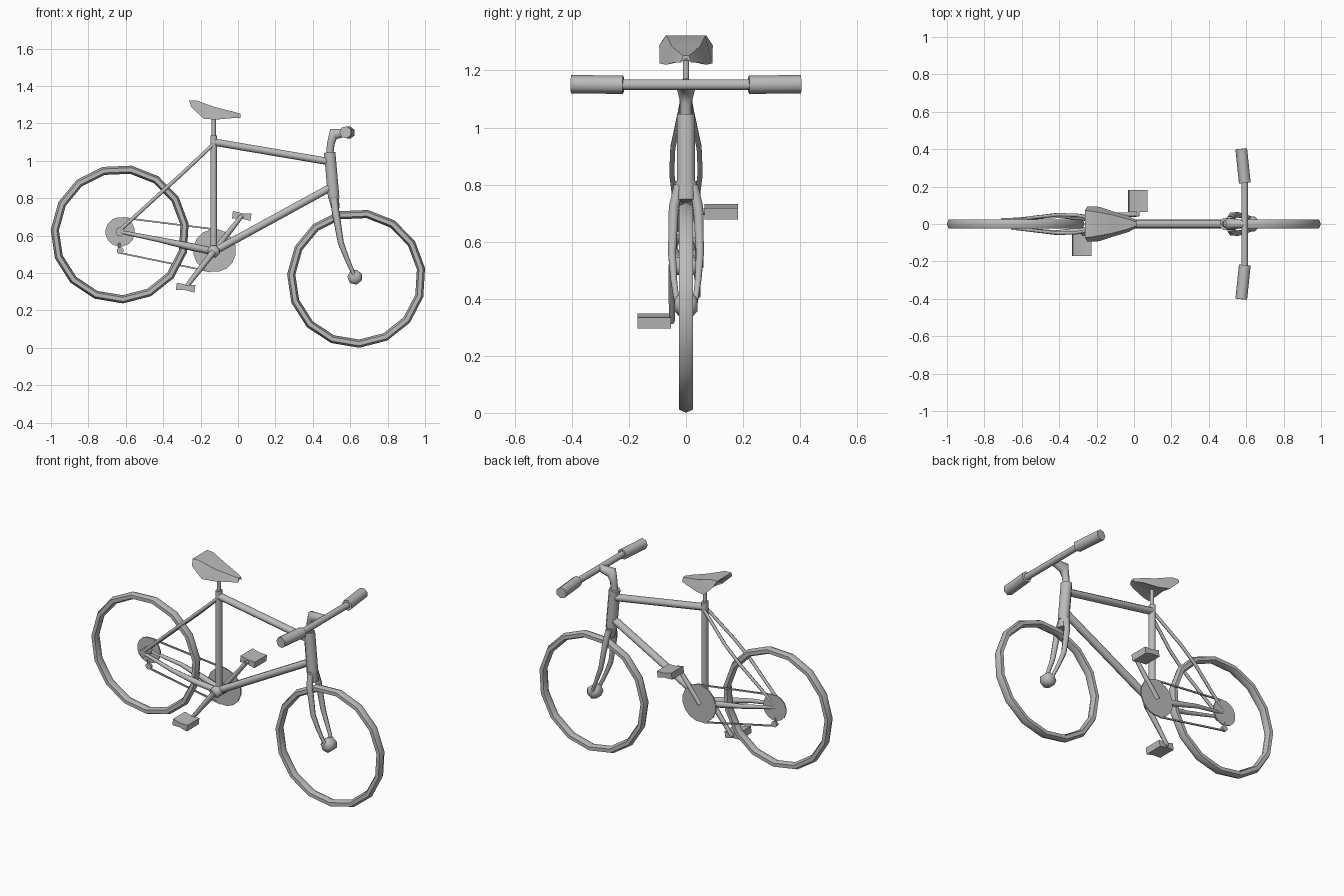
import bpy, bmesh, math
from mathutils import Vector

old = bpy.data.objects.get("Cube")
if old:
    bpy.data.objects.remove(old, do_unlink=True)

grey = bpy.data.materials.new("plain grey")
grey.use_nodes = True
GREY = (0.5, 0.5, 0.5, 1)
grey.diffuse_color = GREY
grey.node_tree.nodes["Principled BSDF"].inputs["Base Color"].default_value = GREY


def finish(name, bm):
    bmesh.ops.recalc_face_normals(bm, faces=bm.faces)
    mesh = bpy.data.meshes.new(name)
    bm.to_mesh(mesh)
    bm.free()
    mesh.materials.append(grey)
    obj = bpy.data.objects.new(name, mesh)
    bpy.context.collection.objects.link(obj)
    bpy.ops.object.select_all(action="DESELECT")
    obj.select_set(True)
    bpy.context.view_layer.objects.active = obj
    bpy.ops.object.shade_smooth_by_angle(angle=math.radians(62))
    return obj


def loft(name, rings, closed=False):
    """Skin a list of equally long point rings; cap the ends unless closed."""
    bm = bmesh.new()
    rows = [[bm.verts.new(p) for p in ring] for ring in rings]
    n = len(rows[0])
    pairs = list(zip(rows, rows[1:] + rows[:1] if closed else rows[1:]))
    for a, b in pairs:
        for i in range(n):
            j = (i + 1) % n
            bm.faces.new((a[i], a[j], b[j], b[i]))
    if not closed:
        bm.faces.new(rows[0])
        bm.faces.new(rows[-1])
    return finish(name, bm)


def tube(name, path, radii, sides=8, wide=1.0):
    """Tube along a path, with one radius or one per point, widened sideways."""
    pts = [Vector(p) for p in path]
    if not isinstance(radii, (list, tuple)):
        radii = [radii] * len(pts)
    rings = []
    for i, (p, r) in enumerate(zip(pts, radii)):
        d = (pts[min(i + 1, len(pts) - 1)] - pts[max(i - 1, 0)]).normalized()
        ref = Vector((1, 0, 0)) if abs(d.y) > 0.9 else Vector((0, 1, 0))
        u = (ref - d * ref.dot(d)).normalized()
        v = d.cross(u)
        turn = [2 * math.pi * (k + 0.5) / sides for k in range(sides)]
        rings.append([p + r * (wide * u * math.cos(t) + v * math.sin(t)) for t in turn])
    return loft(name, rings)


def wheel(name, cx, cz, major=0.349, minor=0.022, segments=15, sides=6):
    rings = []
    for i in range(segments):
        a = 2 * math.pi * i / segments - math.radians(87.5)
        ring = []
        for k in range(sides):
            b = 2 * math.pi * k / sides
            r = major + minor * math.cos(b)
            ring.append((cx + r * math.cos(a), 1.25 * minor * math.sin(b), cz + r * math.sin(a)))
        rings.append(ring)
    return loft(name, rings, closed=True)


def disc(name, cx, cy, cz, r, half, sides=16):
    return tube(name, [(cx, cy - half, cz), (cx, cy + half, cz)], r, sides)


# Wheels and hubs
FX, FZ, RX, RZ = 0.633, 0.371, -0.631, 0.608
wheel("front_wheel", FX, FZ)
wheel("rear_wheel", RX, RZ)
tube("front_hub", [(0.625, y, 0.378) for y in (-0.04, -0.024, 0.024, 0.04)],
     [0.022, 0.041, 0.041, 0.022], 7)
tube("rear_hub", [(-0.63, -0.032, 0.62), (-0.63, 0.032, 0.62)], 0.025, 7)

# Frame
BX, BZ = -0.13, 0.515
tube("seat_tube", [(BX, 0, BZ), (BX, 0, 1.135)], 0.019, wide=1.25)
tube("seat_post", [(BX, 0, 1.12), (BX, 0, 1.25)], 0.012)
tube("top_tube", [(BX, 0, 1.1), (0.49, 0, 0.995)], 0.021, wide=1.15)
tube("down_tube", [(BX, 0, BZ), (0.5, 0, 0.86)], 0.022, wide=1.15)
tube("head_tube", [(0.49, 0, 1.045), (0.512, 0, 0.8)], 0.033, wide=1.05)
tube("bottom_bracket", [(BX, y, BZ) for y in (-0.05, -0.035, 0.035, 0.05)],
     [0.02, 0.034, 0.034, 0.02])
tube("fork_crown", [(0.51, 0, 0.81), (0.522, 0, 0.745)], [0.03, 0.024], wide=1.4)

# Paired stays and fork legs
for s, side in ((1, "left"), (-1, "right")):
    tube(side + "_seat_stay", [(BX, s * 0.012, 1.09), (-0.3, s * 0.046, 0.93),
         (-0.4, s * 0.05, 0.84), (-0.63, s * 0.024, 0.63)], 0.01, 6)
    tube(side + "_chain_stay", [(BX, s * 0.012, BZ), (-0.26, s * 0.034, 0.542),
         (-0.42, s * 0.046, 0.578), (-0.63, s * 0.024, 0.62)],
         [0.02, 0.02, 0.014, 0.01], 6)
    tube(side + "_fork_leg", [(0.513, s * 0.025, 0.795), (0.523, s * 0.043, 0.72),
         (0.55, s * 0.049, 0.56), (0.585, s * 0.043, 0.47), (0.625, s * 0.031, 0.378)],
         [0.02, 0.02, 0.016, 0.013, 0.01], 6)

# Stem and handlebar
tube("stem", [(0.49, 0, 1.03), (0.496, 0, 1.09), (0.51, 0, 1.143), (0.59, 0, 1.152)],
     [0.021, 0.022, 0.034, 0.021])
tube("handlebar", [(0.592, -0.24, 1.15), (0.592, 0.24, 1.15)], 0.02)
for s, side in ((1, "left"), (-1, "right")):
    tube(side + "_grip", [(0.594, s * 0.22, 1.15), (0.575, s * 0.402, 1.152)], 0.033, 7)

# Drivetrain
disc("chainring", -0.125, 0.046, 0.52, 0.115, 0.004)
disc("rear_cog", -0.63, 0.028, 0.62, 0.079, 0.004)
disc("derailleur_pulley", -0.63, 0.028, 0.52, 0.019, 0.008, 8)
tube("derailleur_arm", [(-0.635, 0.028, 0.56), (-0.635, 0.028, 0.52)], 0.008, 5)
tube("upper_chain", [(-0.615, 0.028, 0.695), (-0.11, 0.046, 0.632)], 0.006, 4)
tube("lower_chain", [(-0.63, 0.028, 0.507), (-0.15, 0.046, 0.408)], 0.006, 4)

# Cranks and pedals
for s, side, x, z, y_in, y_out in ((1, "left", 0.02, 0.705, 0.065, 0.182),
                                   (-1, "right", -0.28, 0.322, 0.053, 0.17)):
    tube(side + "_crank", [(BX, s * 0.045, BZ), (x, s * 0.05, z)], [0.018, 0.012], 6)
    tube(side + "_pedal_axle", [(x, s * 0.043, z), (x, s * 0.075, z)], 0.011, 6)
    tilt = math.radians(-8)
    outline = []
    for px, pz in ((-0.05, 0.02), (0, 0.014), (0.05, 0.02),
                   (0.05, -0.02), (0, -0.014), (-0.05, -0.02)):
        outline.append((x + px * math.cos(tilt) - pz * math.sin(tilt),
                        z + px * math.sin(tilt) + pz * math.cos(tilt)))
    loft(side + "_pedal", [[(u, s * y, w) for u, w in outline] for y in (y_in, y_out)])

# Saddle: top edge x, z, half width, then lower edge x, z, half width
sections = [(-0.262, 1.322, 0.072, -0.25, 1.288, 0.094),
            (-0.22, 1.322, 0.068, -0.185, 1.225, 0.092),
            (-0.12, 1.286, 0.05, -0.12, 1.22, 0.07),
            (-0.03, 1.264, 0.026, -0.03, 1.228, 0.043),
            (0.013, 1.252, 0.01, 0.013, 1.228, 0.019)]
loft("saddle", [[(tx, -tw, tz), (tx, tw, tz), (bx, bw, bz),
                 (bx, 0, bz + 0.015), (bx, -bw, bz)]
                for tx, tz, tw, bx, bz, bw in sections])
